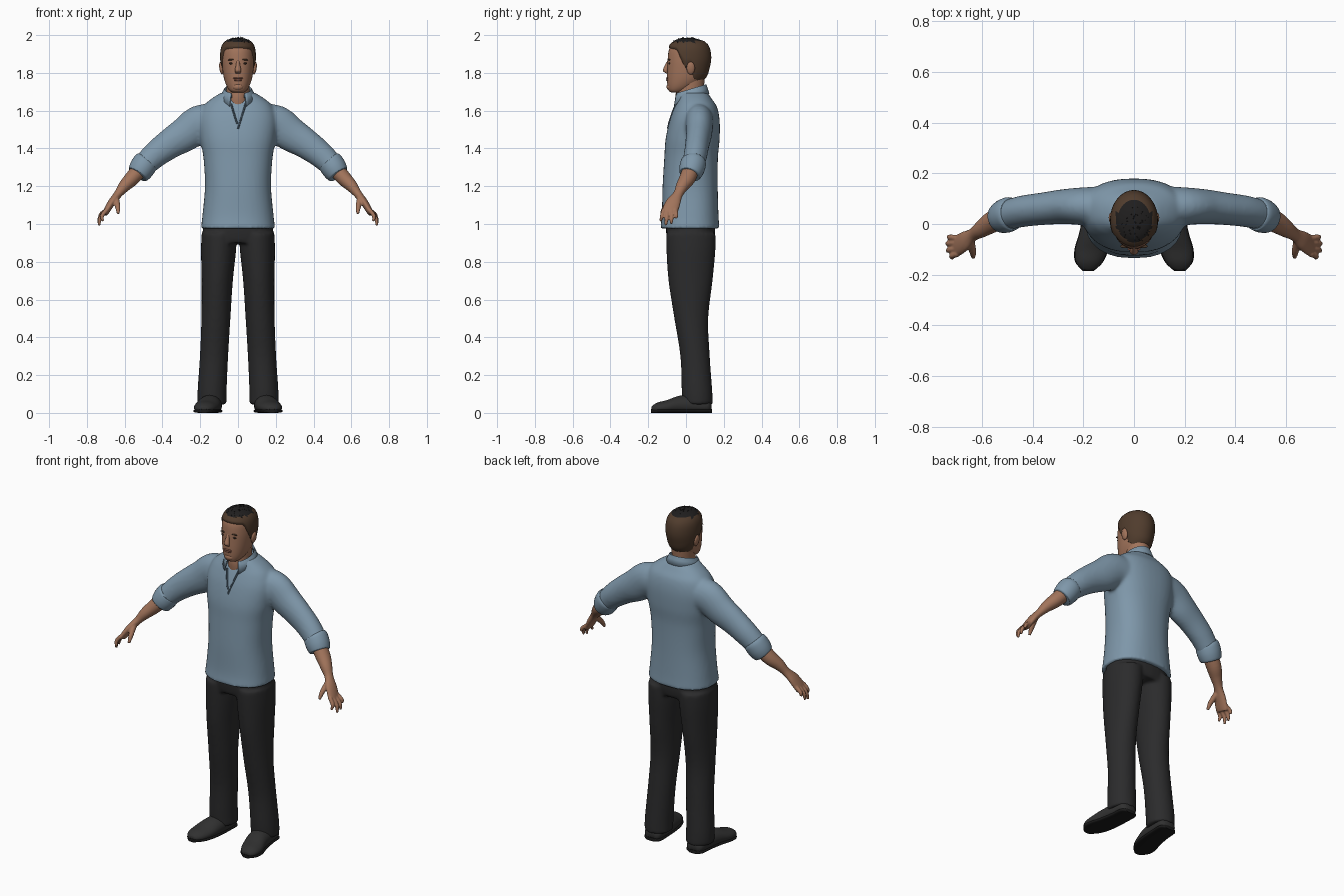
import bpy, bmesh, math, random
from mathutils import Vector, Matrix

if "Cube" in bpy.data.objects:
    bpy.data.objects.remove(bpy.data.objects["Cube"])
random.seed(4)
X, Y, Z = Vector((1, 0, 0)), Vector((0, 1, 0)), Vector((0, 0, 1))


def material(name, r, g, b):
    m = bpy.data.materials.new(name)
    m.use_nodes = True
    m.diffuse_color = (r, g, b, 1)
    bsdf = m.node_tree.nodes["Principled BSDF"]
    bsdf.inputs["Base Color"].default_value = (r, g, b, 1)
    bsdf.inputs["Roughness"].default_value = 0.8
    return m


SHIRT = material("shirt blue", .21, .31, .40)
FOLD = material("dark blue fold", .07, .11, .15)
SKIN = material("skin", .36, .175, .105)
LIP = material("lip", .26, .105, .07)
PANTS = material("charcoal cloth", .024, .024, .025)
SHOE = material("shoe leather", .03, .03, .03)
SOLE = material("black sole", .01, .01, .01)
HAIR = material("brown hair", .08, .045, .026)
TUFT = material("dark hair", .014, .013, .013)
EYE = material("dark eye", .06, .035, .025)


def finish(name, bm, *mats, angle=50):
    bmesh.ops.recalc_face_normals(bm, faces=bm.faces)
    me = bpy.data.meshes.new(name)
    bm.to_mesh(me)
    bm.free()
    ob = bpy.data.objects.new(name, me)
    bpy.context.collection.objects.link(ob)
    for m in mats:
        me.materials.append(m)
    bpy.ops.object.select_all(action='DESELECT')
    ob.select_set(True)
    bpy.context.view_layer.objects.active = ob
    bpy.ops.object.shade_smooth_by_angle(angle=math.radians(angle))
    return ob


def dense(rows, k=5):
    """Smooth interpolation through the given cross-sections."""
    out = []
    for i in range(len(rows) - 1):
        a, b, c, d = (rows[max(0, min(len(rows) - 1, j))] for j in range(i - 1, i + 3))
        for s in range(k):
            t = s / k
            out.append([q + .5 * t * (r - p + t * (2*p - 5*q + 4*r - w + t * (3*(q - r) + w - p)))
                        for p, q, r, w in zip(a, b, c, d)])
    return out + [list(rows[-1])]


def skin_rings(bm, rings):
    vs = [[bm.verts.new(p) for p in ring] for ring in rings]
    n = len(vs[0])
    for a, b in zip(vs, vs[1:]):
        for j in range(n):
            bm.faces.new((a[j], a[(j + 1) % n], b[(j + 1) % n], b[j]))
    bm.faces.new(vs[0][::-1])
    bm.faces.new(vs[-1])


def loft(bm, rows, side=1, ref=X, axis=None, power=1, n=28, floor=None):
    """Closed tube through rows of (x, y, z, width, depth)."""
    rows = dense(rows)
    c = [Vector((r[0] * side, r[1], r[2])) for r in rows]
    rings = []
    for i, r in enumerate(rows):
        t = axis or (c[min(i + 1, len(c) - 1)] - c[max(i - 1, 0)]).normalized()
        u = (ref - t * ref.dot(t)).normalized()
        v = t.cross(u)
        ring = []
        for j in range(n):
            a = math.tau * j / n
            ca, sa = math.cos(a), math.sin(a)
            p = c[i] + u * r[3] * math.copysign(abs(ca) ** power, ca) \
                + v * r[4] * math.copysign(abs(sa) ** power, sa)
            if floor is not None:
                p.z = max(p.z, floor)
            ring.append(p)
        rings.append(ring)
    skin_rings(bm, rings)


def fuse(ob, voxel, rounds):
    m = ob.modifiers.new("fuse", 'REMESH')
    m.mode, m.voxel_size, m.use_smooth_shade = 'VOXEL', voxel, True
    s = ob.modifiers.new("soften", 'SMOOTH')
    s.factor, s.iterations = .5, rounds


def ellipsoid(name, mat, centre, size, tilt=0):
    bm = bmesh.new()
    mtx = Matrix.Translation(centre) @ Matrix.Rotation(tilt, 4, 'Y') @ Matrix.Diagonal((*size, 1))
    bmesh.ops.create_uvsphere(bm, u_segments=16, v_segments=10, radius=1, matrix=mtx)
    return finish(name, bm, mat)


def upright(rows):
    return [(0, cy, z, rx, ry) for z, cy, rx, ry in rows]


# Shirt: torso and both sleeves fused together
bm = bmesh.new()
loft(bm, upright([(.975, .02, .197, .157), (1.05, .022, .188, .15), (1.2, .022, .175, .146),
                  (1.35, .027, .183, .142), (1.45, .035, .2, .143), (1.55, .046, .207, .132),
                  (1.62, .052, .185, .112), (1.66, .048, .145, .09), (1.695, .04, .09, .075)]),
     axis=Z, power=.85, n=40)
for s in (-1, 1):
    loft(bm, [(.12, .065, 1.535, .085, .095), (.2, .07, 1.53, .075, .1), (.28, .068, 1.475, .069, .092),
              (.36, .06, 1.425, .064, .08), (.44, .05, 1.365, .062, .07), (.51, .033, 1.298, .058, .06)],
         s, ref=Y)
fuse(finish("shirt", bm, SHIRT), .01, 6)

# Rolled cuffs, forearms and hands
for s, label in ((1, "left"), (-1, "right")):
    bm = bmesh.new()
    loft(bm, [(.482, .042, 1.334, .06, .06), (.49, .04, 1.324, .067, .067), (.51, .031, 1.293, .067, .067),
              (.527, .023, 1.266, .06, .06), (.531, .021, 1.26, .052, .052)], s, ref=Y)
    finish(label + "_cuff", bm, SHIRT)
    bm = bmesh.new()
    loft(bm, [(.5, .035, 1.31, .044, .044), (.56, .008, 1.243, .043, .04), (.602, -.02, 1.2, .034, .032),
              (.635, -.042, 1.158, .026, .022), (.668, -.067, 1.115, .039, .02),
              (.695, -.085, 1.07, .042, .017), (.703, -.09, 1.052, .038, .013)], s, ref=Y)
    for y0, tip in ((-.119, (.715, -.135, 1.015)), (-.097, (.735, -.108, .992)),
                    (-.075, (.738, -.078, 1.0)), (-.054, (.73, -.05, 1.03))):
        mid = ((.7 + tip[0]) / 2 + .012, (y0 + tip[1]) / 2, (1.07 + tip[2]) / 2)
        loft(bm, [(.695, y0, 1.075, .011, .012), (*mid, .011, .011), (*tip, .007, .007)], s, ref=Y, n=12)
    loft(bm, [(.645, -.065, 1.135, .016, .018), (.637, -.108, 1.092, .014, .014),
              (.634, -.132, 1.055, .008, .008)], s, ref=X, n=12)
    fuse(finish(label + "_forearm_and_hand", bm, SKIN), .005, 2)

# Trousers: hips and both legs fused together
bm = bmesh.new()
loft(bm, upright([(.9, .025, .188, .122), (.95, .025, .188, .13), (1.02, .022, .18, .13)]), axis=Z, power=.9)
for s in (-1, 1):
    loft(bm, [(.137, .062, .045, .077, .08), (.137, .058, .12, .077, .081), (.127, .048, .3, .075, .078),
              (.117, .028, .5, .077, .09), (.11, .024, .7, .083, .117), (.103, .026, .86, .093, .13),
              (.1, .026, .95, .093, .132)], s, axis=Z)
fuse(finish("trousers", bm, PANTS), .01, 4)

# Shoes with soles
for s, label in ((1, "left"), (-1, "right")):
    bm = bmesh.new()
    loft(bm, [(.14, .135, .03, .03, .025), (.14, .115, .035, .052, .042), (.143, .05, .04, .058, .055),
              (.152, -.03, .04, .062, .052), (.168, -.1, .03, .064, .038), (.177, -.15, .025, .052, .03),
              (.18, -.178, .022, .028, .016), (.18, -.183, .02, .008, .006)], s, axis=-Y, floor=.012)
    finish(label + "_shoe", bm, SHOE)
    bm = bmesh.new()
    loft(bm, [(.14, .138, .01, .03, .01), (.14, .115, .01, .055, .01), (.143, .05, .01, .058, .01),
              (.152, -.03, .01, .063, .01), (.168, -.1, .01, .067, .01), (.177, -.15, .01, .055, .01),
              (.18, -.185, .01, .022, .01)], s, axis=-Y, power=.6)
    finish(label + "_sole", bm, SOLE)

# Neck and head
bm = bmesh.new()
loft(bm, upright([(1.6, .03, .07, .08), (1.66, .018, .063, .074), (1.7, .02, .06, .073),
                  (1.78, .03, .062, .07)]), axis=Z)
finish("neck", bm, SKIN)
HEAD = upright([(1.695, -.045, .026, .028), (1.705, -.043, .043, .048), (1.73, -.023, .06, .075),
                (1.77, -.001, .074, .099), (1.82, .008, .082, .107), (1.87, .014, .086, .111),
                (1.92, .014, .083, .105), (1.95, .014, .07, .088), (1.97, .014, .045, .055),
                (1.978, .014, .012, .015)])
bm = bmesh.new()
loft(bm, HEAD, axis=Z, power=.94, n=36)
finish("head", bm, SKIN)

# Face and ears
bm = bmesh.new()
loft(bm, [(0, -.088, 1.868, .008, .008), (0, -.1, 1.84, .011, .012), (0, -.108, 1.812, .017, .014),
          (0, -.1, 1.798, .012, .006)], axis=-Z, n=16)
finish("nose", bm, SKIN)
ellipsoid("chin", SKIN, (0, -.083, 1.726), (.03, .02, .02))
ellipsoid("upper_lip", LIP, (0, -.099, 1.772), (.026, .007, .005))
ellipsoid("lower_lip", LIP, (0, -.097, 1.762), (.022, .008, .006))
for s, label in ((1, "left"), (-1, "right")):
    ellipsoid(label + "_eye", EYE, (s * .034, -.087, 1.85), (.015, .006, .005))
    ellipsoid(label + "_brow", HAIR, (s * .035, -.088, 1.87), (.02, .007, .004), s * .08)
    ellipsoid(label + "_ear", SKIN, (s * .088, .025, 1.825), (.011, .022, .034), s * .15)


# Hair cap: follows the skull down to a hairline that varies around the head
def lookup(table, v):
    for a, b in zip(table, table[1:]):
        if a[0] <= v <= b[0]:
            t = (v - a[0]) / (b[0] - a[0])
            return [p + (q - p) * t for p, q in zip(a, b)]
    return table[0] if v < table[0][0] else table[-1]


SKULL = [(r[2], r[1], r[3], r[4]) for r in dense(HEAD)]
HAIRLINE = [(-1, 1.745), (-.35, 1.775), (-.1, 1.85), (.15, 1.83), (.35, 1.87), (.55, 1.922), (1, 1.932)]
rings = []
for i in range(15):
    ring, t = [], i / 14
    for j in range(48):
        a = math.tau * j / 48
        low = lookup(HAIRLINE, -math.sin(a))[1]
        z = low + (1.978 - low) * t
        _, cy, rx, ry = lookup(SKULL, z)
        puff = .002 + .007 * min(1, t * 5)
        ring.append((math.cos(a) * (rx + puff), cy + math.sin(a) * (ry + puff), z + .008 * t))
    rings.append(ring)
bm = bmesh.new()
skin_rings(bm, rings)
for f in bm.faces:
    f.material_index = int(f.calc_center_median().z > 1.964)
finish("hair", bm, HAIR, TUFT)

# Spiky tufts on the crown
bm = bmesh.new()
for i in range(60):
    a, r = random.uniform(0, math.tau), math.sqrt(random.random())
    out = Vector((math.cos(a) * r, math.sin(a) * r, 0))
    base = Vector((out.x * .062, out.y * .08 + .008, 1.98 - .026 * r * r))
    lean = (out + Vector((random.uniform(-.6, .6), random.uniform(-.8, .3), .6))).normalized()
    mtx = Matrix.Translation(base) @ lean.to_track_quat('Z', 'Y').to_matrix().to_4x4()
    bmesh.ops.create_cone(bm, segments=5, radius1=.011, radius2=0, depth=.034, matrix=mtx)
for v in bm.verts:
    v.co.z = min(v.co.z, 2.0)
finish("hair_tufts", bm, TUFT, angle=20)

# Collar: folded band open at the front, dropping to two points
bm = bmesh.new()
grid = []
for i in range(33):
    a = math.radians(-62 + 304 * i / 32)
    f = max(0, -math.sin(a))
    b = (1 + math.sin(a)) / 2
    col = []
    for rx, ry, z in ((.066, .076, 1.665 + .06 * b), (.072, .084, 1.69 + .05 * b),
                      (.083, .09, 1.675 + .045 * b), (.097, .1, 1.655 + .035 * b - .05 * f ** 3)):
        col.append(bm.verts.new((math.cos(a) * rx, .024 + math.sin(a) * ry, z)))
    grid.append(col)
for a, b in zip(grid, grid[1:]):
    for k in range(3):
        bm.faces.new((a[k], b[k], b[k + 1], a[k + 1]))
collar = finish("collar", bm, SHIRT)
collar.modifiers.new("cloth", 'SOLIDIFY').thickness = .006

# Open placket edges below the collar
for name, path in (("placket_left", [(.04, -.052, 1.635), (.025, -.072, 1.585), (0, -.096, 1.505)]),
                   ("placket_right", [(-.036, -.052, 1.635), (-.02, -.074, 1.58), (-.004, -.09, 1.53)])):
    bm = bmesh.new()
    loft(bm, [(*p, .005, .006) for p in path], n=10)
    finish(name, bm, FOLD)
